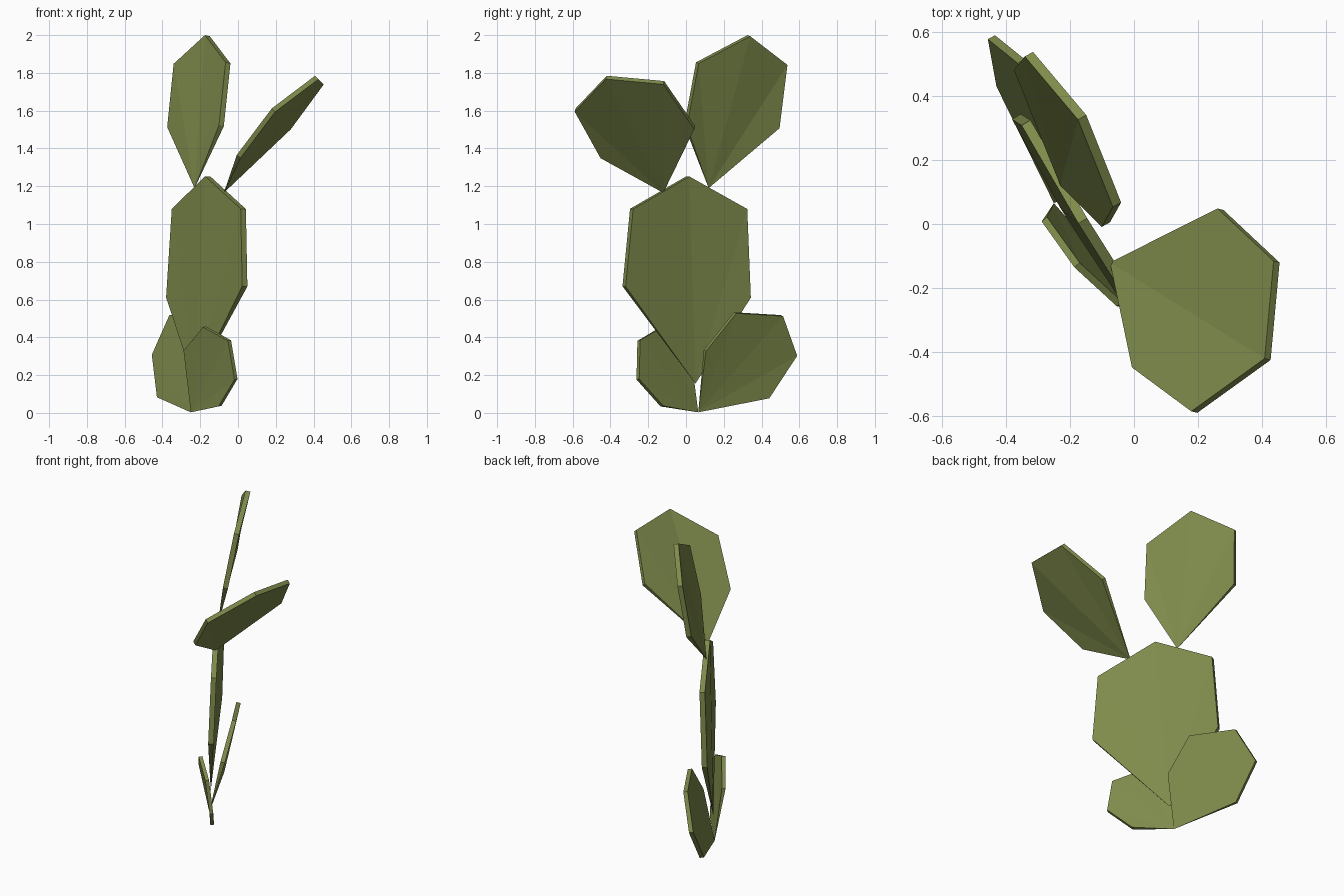
import bpy, bmesh
from mathutils import Vector

if "Cube" in bpy.data.objects:
    bpy.data.objects.remove(bpy.data.objects["Cube"])

green = bpy.data.materials.new("cactus green")
green.diffuse_color = (0.21, 0.26, 0.072, 1)
green.use_nodes = True
green.node_tree.nodes["Principled BSDF"].inputs["Base Color"].default_value = green.diffuse_color


def pad(name, outline, thickness):
    """Flat six-sided pad: the first outline point is the stem, where it tapers to a point."""
    pts = [Vector(p) for p in outline]
    normal = (pts[3] - pts[0]).cross(pts[5] - pts[1]).normalized()
    bm = bmesh.new()
    stem = bm.verts.new(pts[0])
    front = [bm.verts.new(p + normal * thickness / 2) for p in pts[1:]]
    back = [bm.verts.new(p - normal * thickness / 2) for p in pts[1:]]
    for i in range(4):
        bm.faces.new((stem, front[i], front[i + 1]))              # two broad sides
        bm.faces.new((stem, back[i + 1], back[i]))
        bm.faces.new((front[i], back[i], back[i + 1], front[i + 1]))  # rim
    bm.faces.new((stem, back[0], front[0]))                       # tapering rim
    bm.faces.new((stem, front[4], back[4]))
    bmesh.ops.recalc_face_normals(bm, faces=bm.faces)
    mesh = bpy.data.meshes.new(name)
    bm.to_mesh(mesh)
    bm.free()
    mesh.materials.append(green)
    obj = bpy.data.objects.new(name, mesh)
    bpy.context.collection.objects.link(obj)


# large central pad
pad("main_pad", [(-.23, .05, .155), (-.367, .335, .61), (-.337, .316, 1.08),
                 (-.16, .01, 1.252), (.028, -.288, 1.08), (.036, -.328, .67)], .032)
# two small pads at the ground
pad("lower_front_pad", [(-.25, .065, .003), (-.095, -.128, .036), (-.011, -.255, .178),
                        (-.045, -.25, .383), (-.178, -.128, .456), (-.28, .015, .33)], .022)
pad("lower_back_pad", [(-.25, .065, .003), (-.418, .435, .08), (-.445, .583, .305),
                       (-.352, .508, .515), (-.21, .26, .53), (-.18, .1, .33)], .026)
# two upper pads
pad("upper_back_pad", [(-.23, .12, 1.19), (-.362, .488, 1.51), (-.328, .53, 1.845),
                       (-.162, .333, 1.997), (-.053, .06, 1.853), (-.088, -.002, 1.52)], .03)
pad("upper_front_pad", [(-.075, -.12, 1.165), (.003, -.45, 1.357), (.188, -.587, 1.603),
                        (.417, -.422, 1.776), (.445, -.118, 1.748), (.27, .046, 1.51)], .026)
